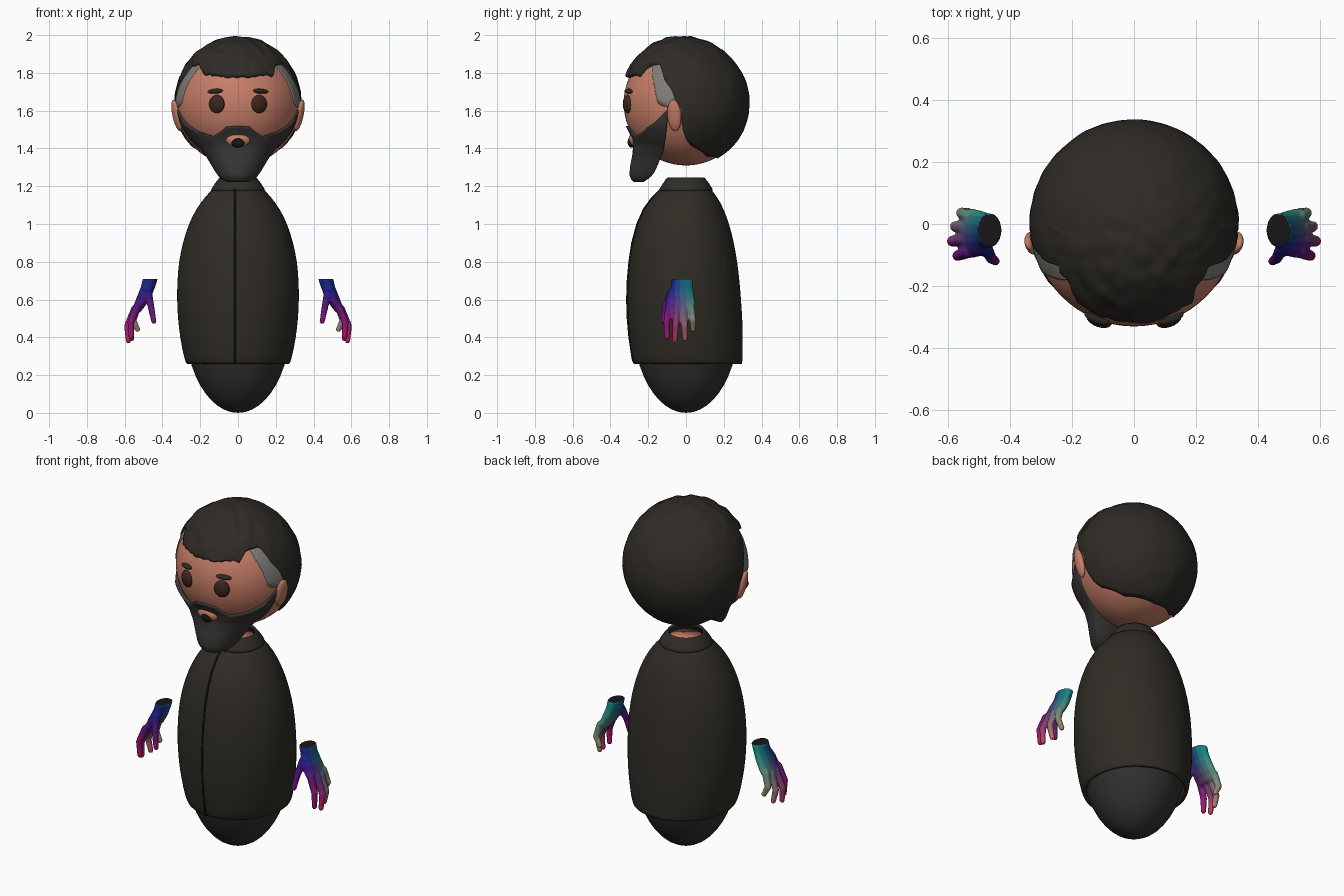
import bpy, bmesh, math
from mathutils import Vector, Matrix, noise

if "Cube" in bpy.data.objects:
    bpy.data.objects.remove(bpy.data.objects["Cube"])

HEAD_Z, HEAD_R = 1.64, 0.33


def material(name, rgb):
    m = bpy.data.materials.new(name)
    m.diffuse_color = (*rgb, 1)
    m.use_nodes = True
    m.node_tree.nodes["Principled BSDF"].inputs["Base Color"].default_value = m.diffuse_color
    return m


SKIN = material("skin", (0.58, 0.21, 0.14))
HAIR = material("dark_hair", (0.028, 0.024, 0.019))
BEARD = material("beard_hair", (0.04, 0.036, 0.034))
GREY = material("grey_hair", (0.22, 0.21, 0.19))
CLOTH = material("jacket_cloth", (0.029, 0.025, 0.019))
TROUSER = material("trouser_cloth", (0.03, 0.03, 0.032))
EYE = material("eye_brown", (0.045, 0.02, 0.012))
BLACK = material("black", (0.008, 0.008, 0.008))


def finish(name, bm, mat):
    bmesh.ops.recalc_face_normals(bm, faces=bm.faces)
    me = bpy.data.meshes.new(name)
    bm.to_mesh(me)
    bm.free()
    me.shade_smooth()
    if mat:
        me.materials.append(mat)
    ob = bpy.data.objects.new(name, me)
    bpy.context.collection.objects.link(ob)
    return ob


def loft(name, rings, mat, closed=True, cap_first=False, cap_last=False):
    """Skin a list of equal-length point rings."""
    bm = bmesh.new()
    rows = [[bm.verts.new(p) for p in r] for r in rings]
    n = len(rows[0])
    for a, b in zip(rows, rows[1:]):
        for i in range(n if closed else n - 1):
            j = (i + 1) % n
            bm.faces.new((a[i], a[j], b[j], b[i]))
    if cap_first:
        bm.faces.new(rows[0])
    if cap_last:
        bm.faces.new(rows[-1])
    return finish(name, bm, mat)


def ball(name, loc, radii, mat, rot_y=0, rot_z=0, seg=32):
    bm = bmesh.new()
    mx = (Matrix.Translation(loc) @ Matrix.Rotation(rot_z, 4, 'Z')
          @ Matrix.Rotation(rot_y, 4, 'Y') @ Matrix.Diagonal((*radii, 1)))
    bmesh.ops.create_uvsphere(bm, u_segments=seg, v_segments=seg // 2, radius=1, matrix=mx)
    return finish(name, bm, mat)


def lerp_table(table, x):
    """Piecewise interpolation; each row is (key, value, ...)."""
    if x <= table[0][0]:
        return table[0][1:]
    for a, b in zip(table, table[1:]):
        if x <= b[0]:
            t = (x - a[0]) / (b[0] - a[0])
            return tuple(p + (q - p) * t for p, q in zip(a[1:], b[1:]))
    return table[-1][1:]


def ellipse(cx, cy, z, rx, ry, n=48):
    return [(cx + rx * math.sin(2 * math.pi * i / n), cy - ry * math.cos(2 * math.pi * i / n), z)
            for i in range(n)]


def on_head(theta, z, r):
    """Point at azimuth theta (0 = front), where height z is on the skin sphere."""
    pol = math.acos(max(-1, min(1, (z - HEAD_Z) / HEAD_R)))
    return Vector((math.sin(theta) * math.sin(pol), -math.cos(theta) * math.sin(pol), math.cos(pol))) * r


CENTRE = Vector((0, 0, HEAD_Z))

# Head
ball("head", CENTRE, (HEAD_R,) * 3, SKIN, seg=64)

# Hair cap: columns run from the crown down to the hairline
HAIRLINE = [(0, 1.775), (36, 1.785), (44, 1.83), (60, 1.84), (70, 1.76), (77, 1.71), (84, 1.6),
            (88, 1.47), (95, 1.42), (125, 1.365), (180, 1.352)]
COLS, ROWS = 120, 30
lift_dir = Vector((0, -0.5, 0.87))
rings = []
for r in range(1, ROWS + 2):
    ring = []
    for c in range(COLS):
        th = 2 * math.pi * c / COLS
        deg = math.degrees(min(th, 2 * math.pi - th))
        z = lerp_table(HAIRLINE, deg)[0]
        if deg < 80:
            z += 0.018 * noise.noise((c * 0.45, 3.1, 0))
        pol = math.acos((z - HEAD_Z) / HEAD_R) * min(r, ROWS) / ROWS
        d = Vector((math.sin(th) * math.sin(pol), -math.cos(th) * math.sin(pol), math.cos(pol)))
        lift = max(0, d.dot(lift_dir)) ** 2
        rad = 0.337 + 0.022 * lift + noise.noise(d * 7) * (0.003 + 0.008 * lift)
        ring.append(CENTRE + d * (rad if r <= ROWS else 0.322))
    rings.append(ring)
loft("hair", rings, HAIR, cap_first=True)

# Grey temples
FRONT_EDGE = [(48, 1.84), (58, 1.74), (64, 1.635), (76, 1.61), (86, 1.58)]
for side, label in ((1, "left"), (-1, "right")):
    rings = []
    for k in range(25):
        deg = 48 + 38 * k / 24
        lo = lerp_table(FRONT_EDGE, deg)[0] + 0.008 * noise.noise((k * 0.9, 0, 5))
        hi = max(lo, lerp_table(HAIRLINE, deg)[0]) + 0.03
        th = math.radians(deg) * side
        rings.append([CENTRE + on_head(th, lo, 0.32)] +
                     [CENTRE + on_head(th, lo + (hi - lo) * t / 6, 0.335) for t in range(7)])
    loft(label + "_grey_temple", rings, GREY, closed=False)

# Beard: half-ellipse slices (z, half width, front y, back y) under a curved upper edge
SLICES = [(1.222, 0.055, -0.275, -0.225), (1.235, 0.085, -0.29, -0.205), (1.26, 0.11, -0.3, -0.175),
          (1.31, 0.14, -0.295, -0.15), (1.36, 0.17, -0.285, -0.13), (1.41, 0.21, -0.28, -0.112),
          (1.46, 0.26, -0.29, -0.105), (1.52, 0.3, -0.32, -0.1), (1.6, 0.315, -0.335, -0.09)]
UPPER = [(0, 1.52), (12, 1.515), (20, 1.485), (30, 1.462), (52, 1.49), (72, 1.535), (90, 1.61)]
rings = []
for r in range(26):
    ring = []
    for c in range(-30, 31):
        phi = math.radians(c * 3)
        t = min(r, 24) / 24
        z = 1.222 + (lerp_table(UPPER, abs(c * 3))[0] - 1.222) * t
        w, f, b = lerp_table(SLICES, z)
        x, y = w * math.sin(phi), b + (f - b) * math.cos(phi)
        skin = math.sqrt(max(0, HEAD_R ** 2 - (z - HEAD_Z) ** 2))
        h = math.hypot(x, y)
        s = max(1, (skin + 0.009) / h) if z > 1.4 else 1
        if r == 25:
            s *= 0.93
        ring.append((x * s, y * s, z))
    rings.append(ring)
loft("beard", rings, BEARD, cap_first=True)

# Face details
ball("lips", (0, -0.268, 1.448), (0.068, 0.035, 0.042), SKIN)
ball("mouth", (0, -0.287, 1.434), (0.036, 0.022, 0.03), BLACK)
for s, label in ((1, "left"), (-1, "right")):
    ball(label + "_eye", (0.112 * s, -0.308, 1.635), (0.043, 0.024, 0.048), EYE, rot_z=0.35 * s)
    ball(label + "_brow", (0.12 * s, -0.302, 1.703), (0.043, 0.018, 0.013), HAIR, rot_y=0.08 * s, rot_z=0.38 * s)
    ball(label + "_ear", (0.325 * s, -0.062, 1.575), (0.02, 0.038, 0.085), SKIN, rot_y=0.22 * s, rot_z=-0.3 * s)

# Trousers egg and neck
ball("lower_body", (0, 0, 0.5), (0.283, 0.283, 0.5), TROUSER, seg=48)
loft("neck", [ellipse(0, 0, 1.1, 0.09, 0.09), ellipse(0, 0, 1.215, 0.085, 0.085)], SKIN, cap_last=True)

# Jacket: (z, half width, front y, back y)
JACKET = [(0.26, 0.272, -0.272, 0.297), (0.28, 0.284, -0.282, 0.3), (0.4, 0.308, -0.3, 0.302),
          (0.5, 0.319, -0.309, 0.299), (0.6, 0.324, -0.312, 0.292), (0.7, 0.322, -0.309, 0.284),
          (0.8, 0.314, -0.3, 0.272), (0.9, 0.294, -0.285, 0.255), (1.0, 0.262, -0.258, 0.23),
          (1.08, 0.222, -0.222, 0.2), (1.14, 0.178, -0.178, 0.168), (1.19, 0.13, -0.128, 0.128)]
jacket = loft("jacket", [ellipse(0, (f + b) / 2, z, w, (b - f) / 2) for z, w, f, b in JACKET], CLOTH)
jacket.modifiers.new("smooth", 'SUBSURF').levels = 1
collar = loft("collar", [ellipse(0, 0, z, w, w) for z, w in
                         ((1.178, 0.142), (1.19, 0.138), (1.215, 0.122), (1.238, 0.104), (1.246, 0.098))], CLOTH)
for ob, thick in ((jacket, 0.02), (collar, 0.014)):
    m = ob.modifiers.new("thickness", 'SOLIDIFY')
    m.thickness, m.offset = thick, -1

# Front seam running down the jacket
cu = bpy.data.curves.new("jacket_seam", 'CURVE')
cu.dimensions, cu.bevel_depth = '3D', 0.005
sp = cu.splines.new('POLY')
pts = [(-0.015, f, z) for z, w, f, b in JACKET] + [(-0.006, -0.1, 1.24)]
sp.points.add(len(pts) - 1)
for p, co in zip(sp.points, pts):
    p.co = (*co, 1)
cu.materials.append(BLACK)
bpy.context.collection.objects.link(bpy.data.objects.new("jacket_seam", cu))

# Hand: palm loft plus beads along finger paths, fused by a voxel remesh
PALM = [(0.71, 0.465, -0.02, 0.04, 0.055), (0.67, 0.475, -0.022, 0.038, 0.057),
        (0.62, 0.495, -0.03, 0.038, 0.073), (0.57, 0.52, -0.03, 0.032, 0.08), (0.53, 0.54, -0.03, 0.02, 0.072)]
FINGERS = [[(0.475, -0.08, 0.635), (0.46, -0.11, 0.56), (0.446, -0.12, 0.485)],
           [(0.535, -0.09, 0.56), (0.568, -0.102, 0.48), (0.565, -0.1, 0.402)],
           [(0.545, -0.05, 0.55), (0.586, -0.055, 0.46), (0.58, -0.06, 0.382)],
           [(0.545, -0.013, 0.55), (0.576, -0.008, 0.46), (0.562, -0.005, 0.393)],
           [(0.535, 0.025, 0.56), (0.556, 0.036, 0.49), (0.532, 0.038, 0.442)]]
hand = loft("left_hand", [ellipse(x, y, z, rx, ry, 32) for z, x, y, rx, ry in PALM], None,
            cap_first=True, cap_last=True)
bm = bmesh.new()
bm.from_mesh(hand.data)
for path in FINGERS:
    a, b, c = map(Vector, path)
    for k in range(21):
        t = k / 20
        p = a.lerp(b, t * 2) if t < 0.5 else b.lerp(c, t * 2 - 1)
        bmesh.ops.create_icosphere(bm, subdivisions=2, radius=0.022 - 0.007 * t, matrix=Matrix.Translation(p))
bm.to_mesh(hand.data)
bm.free()
rm = hand.modifiers.new("fuse", 'REMESH')
rm.mode, rm.voxel_size = 'VOXEL', 0.006
sm = hand.modifiers.new("soften", 'SMOOTH')
sm.factor, sm.iterations = 0.5, 4
hand.data = bpy.data.meshes.new_from_object(hand.evaluated_get(bpy.context.evaluated_depsgraph_get()))
hand.modifiers.clear()

# Hand colour gradient: pink tips to blue wrist, greener toward the back
NT, NU = 8, 6
me = hand.data
me.materials.clear()
for i in range(NT):
    for j in range(NU):
        t, u = i / (NT - 1), j / (NU - 1)
        me.materials.append(material(f"hand_{i}_{j}", (0.01 + 0.5 * (1 - t) ** 1.6, 0.008 + 0.26 * u * u,
                                                       0.14 + 0.08 * t)))
me.materials.append(BLACK)
for p in me.polygons:
    t = max(0, min(1, (p.center.z - 0.38) / 0.28))
    u = max(0, min(1, (p.center.y + 0.1) / 0.14))
    p.material_index = round(t * (NT - 1)) * NU + round(u * (NU - 1))
    if p.center.z > 0.7 and p.normal.z > 0.8:
        p.material_index = NT * NU
me.shade_smooth()
other = bpy.data.objects.new("right_hand", me.copy())
other.data.transform(Matrix.Diagonal((-1, 1, 1, 1)))
other.data.flip_normals()
bpy.context.collection.objects.link(other)
